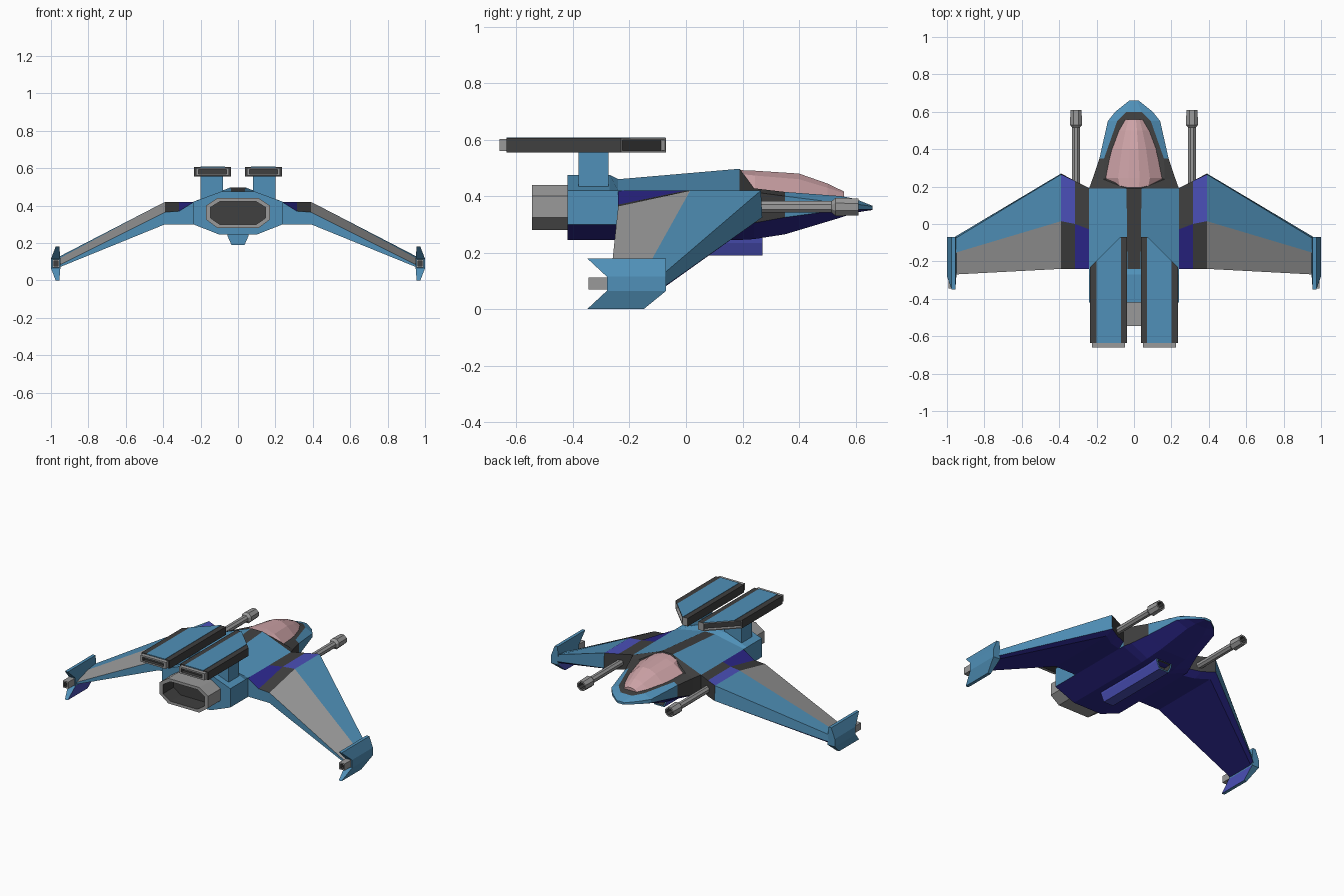
import bpy, bmesh, math

if "Cube" in bpy.data.objects:
    bpy.data.objects.remove(bpy.data.objects["Cube"])

COLORS = {
    "blue": (0.08, 0.28, 0.48, 1), "navy": (0.025, 0.02, 0.26, 1),
    "indigo": (0.07, 0.08, 0.48, 1), "dark": (0.05, 0.05, 0.05, 1),
    "grey": (0.32, 0.32, 0.32, 1), "pink": (0.62, 0.37, 0.39, 1),
}
NAMES = list(COLORS)
MATS = []
for n in NAMES:
    m = bpy.data.materials.new(n)
    m.diffuse_color = COLORS[n]
    m.use_nodes = True
    m.node_tree.nodes["Principled BSDF"].inputs["Base Color"].default_value = m.diffuse_color
    MATS.append(m)


def loft(name, rings, color, caps=("blue", "blue"), mirror=False, inset=None):
    """Skin equal-sized rings; color is a name or a function of (span, side)."""
    bm = bmesh.new()
    vs = [[bm.verts.new(p) for p in r] for r in rings]
    n = len(rings[0])

    def face(verts, c):
        f = bm.faces.new(verts)
        f.material_index = NAMES.index(c)
        return f
    picked = []
    for i in range(len(vs) - 1):
        for j in range(n):
            k = (j + 1) % n
            f = face((vs[i][j], vs[i][k], vs[i + 1][k], vs[i + 1][j]),
                     color if isinstance(color, str) else color(i, j))
            if j == inset:
                picked.append(f)
    face(vs[0][::-1], caps[0])
    face(vs[-1], caps[1])
    bmesh.ops.recalc_face_normals(bm, faces=bm.faces[:])
    if picked:
        bmesh.ops.inset_region(bm, faces=picked, thickness=0.009)
        bmesh.ops.inset_region(bm, faces=picked, thickness=0.001, depth=-0.02)
        for f in picked:
            f.material_index = NAMES.index("dark")
    me = bpy.data.meshes.new(name)
    bm.to_mesh(me)
    bm.free()
    for m in MATS:
        me.materials.append(m)
    ob = bpy.data.objects.new(name, me)
    bpy.context.collection.objects.link(ob)
    if mirror:
        ob.modifiers.new("mirror", 'MIRROR').use_axis[0] = True
    return ob


def box(name, x, y, z, color, mirror=False):
    rings = [[(x[0], y[0], h), (x[1], y[0], h), (x[1], y[1], h), (x[0], y[1], h)] for h in z]
    return loft(name, rings, color, (color, color), mirror)


def nozzle(name, outer, inner, y_root, y_end, y_deep, mirror=False):
    """Open-ended tube from two xz outlines with a dark inside."""
    steps = [(outer, y_root), (outer, y_end), (inner, y_end), (inner, y_deep)]
    rings = [[(x, y, z) for x, z in o] for o, y in steps]
    return loft(name, rings, lambda i, j: "dark" if i == 2 else "grey", ("grey", "dark"), mirror)


def rect(x0, x1, z0, z1):
    return [(x0, z0), (x1, z0), (x1, z1), (x0, z1)]


# Fuselage: y, width, low edge, high edge, top width, top z, belly width, belly z
stations = [
    (-.42, .24, .30, .42, .09, .475, .10, .245),
    (-.27, .24, .30, .42, .09, .475, .10, .245),
    (-.24, .24, .30, .42, .035, .46, .10, .245),
    (.19, .24, .30, .42, .04, .497, .10, .245),
    (.24, .222, .305, .415, .165, .428, .10, .248),
    (.35, .185, .325, .40, .16, .415, .09, .265),
    (.55, .14, .352, .375, .09, .40, .06, .325),
    (.60, .10, .353, .372, .04, .39, .04, .342),
    (.66, .025, .353, .364, .015, .366, .015, .351),
]


def hull_color(i, j):
    if j in (3, 4, 5):
        return "navy"
    if j == 0:
        return "dark" if 2 <= i <= 6 else "blue"
    return "dark" if i in (3, 4) else "blue"


loft("fuselage", [[(-tw, y, tz), (tw, y, tz), (w, y, hi), (w, y, lo),
                   (bw, y, bz), (-bw, y, bz), (-w, y, lo), (-w, y, hi)]
                  for y, w, lo, hi, tw, tz, bw, bz in stations], hull_color)

# Canopy: y, base width, base z, shoulder width, shoulder z, top z
canopy = [(.195, .13, .42, .075, .478, .492), (.245, .16, .42, .085, .473, .49),
          (.40, .125, .405, .065, .46, .48), (.50, .085, .40, .045, .43, .445),
          (.56, .05, .395, .03, .41, .416)]
loft("canopy", [[(-b, y, bz), (-s, y, sz), (-s * .35, y, tz), (s * .35, y, tz),
                 (s, y, sz), (b, y, bz)] for y, b, bz, s, sz, tz in canopy],
     "pink", ("pink", "pink"))

# Belly intake keel
keel = [(.06, .26), (.055, .235), (.035, .19), (-.035, .19), (-.055, .235), (-.06, .26)]
mouth = [(x * .8, .222 + (z - .222) * .75) for x, z in keel]
loft("belly_intake", [[(x, y, z) for x, z in o] for o, y in
                      [(keel, -.23), (keel, .27), (mouth, .27), (mouth, .22)]],
     lambda i, j: ("indigo", "blue", "dark")[i], ("blue", "dark"))

# Inner wing panels: (y, z) profile at three spanwise stations
inner = [
    (.235, [(-.24, .30), (-.24, .42), (-.03, .42), (.19, .42), (.19, .33), (.15, .30)]),
    (.315, [(-.24, .30), (-.24, .37), (0, .42), (.23, .42), (.23, .32), (.17, .30)]),
    (.39, [(-.24, .30), (-.24, .365), (.015, .42), (.265, .42), (.27, .325), (.22, .30)]),
]


def inner_color(i, j):
    if j == 0:
        return "blue"
    if j >= 4:
        return "navy"
    return [["navy", "dark", "dark"], ["dark", "indigo", "dark"]][i][j - 1]


loft("inner_wing", [[(x, y, z) for y, z in p] for x, p in inner], inner_color, mirror=True)

# Drooping outer wings
tip = [(-.27, .068), (-.27, .08), (-.155, .115), (-.08, .125), (-.07, .085), (-.09, .068)]
loft("outer_wing", [[(.39, y, z) for y, z in inner[2][1]], [(.96, y, z) for y, z in tip]],
     lambda i, j: ("blue", "grey", "blue", "blue", "navy", "navy")[j], mirror=True)

# Swept winglets: z, inner x, outer x, rear y, front y
fins = [(0, .955, .975, -.35, -.15), (.065, .95, 1, -.28, -.07),
        (.115, .95, 1, -.28, -.07), (.18, .955, .975, -.35, -.07)]
loft("winglet", [[(a, r, z), (b, r, z), (b, f, z), (a, f, z)] for z, a, b, r, f in fins],
     lambda i, j: "indigo" if (i, j) == (0, 3) else "blue", mirror=True)
nozzle("winglet_thruster", rect(.955, .993, .07, .113), rect(.963, .985, .078, .105),
       -.27, -.345, -.31, True)

# Main engine exhaust
hexa = [(-.17, .40), (-.11, .44), (.11, .44), (.17, .40), (.17, .325), (.11, .28),
        (-.11, .28), (-.17, .325)]
nozzle("main_exhaust", hexa, [(x * .86, .36 + (z - .36) * .78) for x, z in hexa],
       -.41, -.545, -.44)

# Upper pods on pylons, with slanted recessed intakes
box("pod_pylon", (.08, .2), (-.38, -.275), (.43, .56), "blue", True)
plan = [(.037, -.635), (.235, -.635), (.235, -.23), (.075, -.07), (.037, -.07)]
loft("engine_pod", [[(x, y, z) for x, y in plan] for z in (.555, .606)],
     lambda i, j: "grey" if j in (2, 3) else "dark", ("dark", "dark"), True, inset=2)
panel = [(.07, -.636), (.2, -.636), (.2, -.197), (.075, -.072), (.07, -.072)]
loft("pod_top_panel", [[(x, y, z) for x, y in panel] for z in (.603, .608)], "blue", mirror=True)
nozzle("pod_exhaust", rect(.047, .225, .56, .602), rect(.062, .21, .57, .592),
       -.63, -.66, -.637, True)

# Wing guns with flared hollow muzzles: (y, radius)
gun = [(.16, .022), (.515, .022), (.53, .035), (.61, .032), (.61, .022), (.55, .02)]
loft("wing_gun", [[(.31 + r * math.cos(math.pi * k / 4 + math.pi / 8), y,
                    .362 + r * math.sin(math.pi * k / 4 + math.pi / 8)) for k in range(8)]
                  for y, r in gun],
     lambda i, j: "dark" if i == 4 else "grey", ("grey", "dark"), True)
